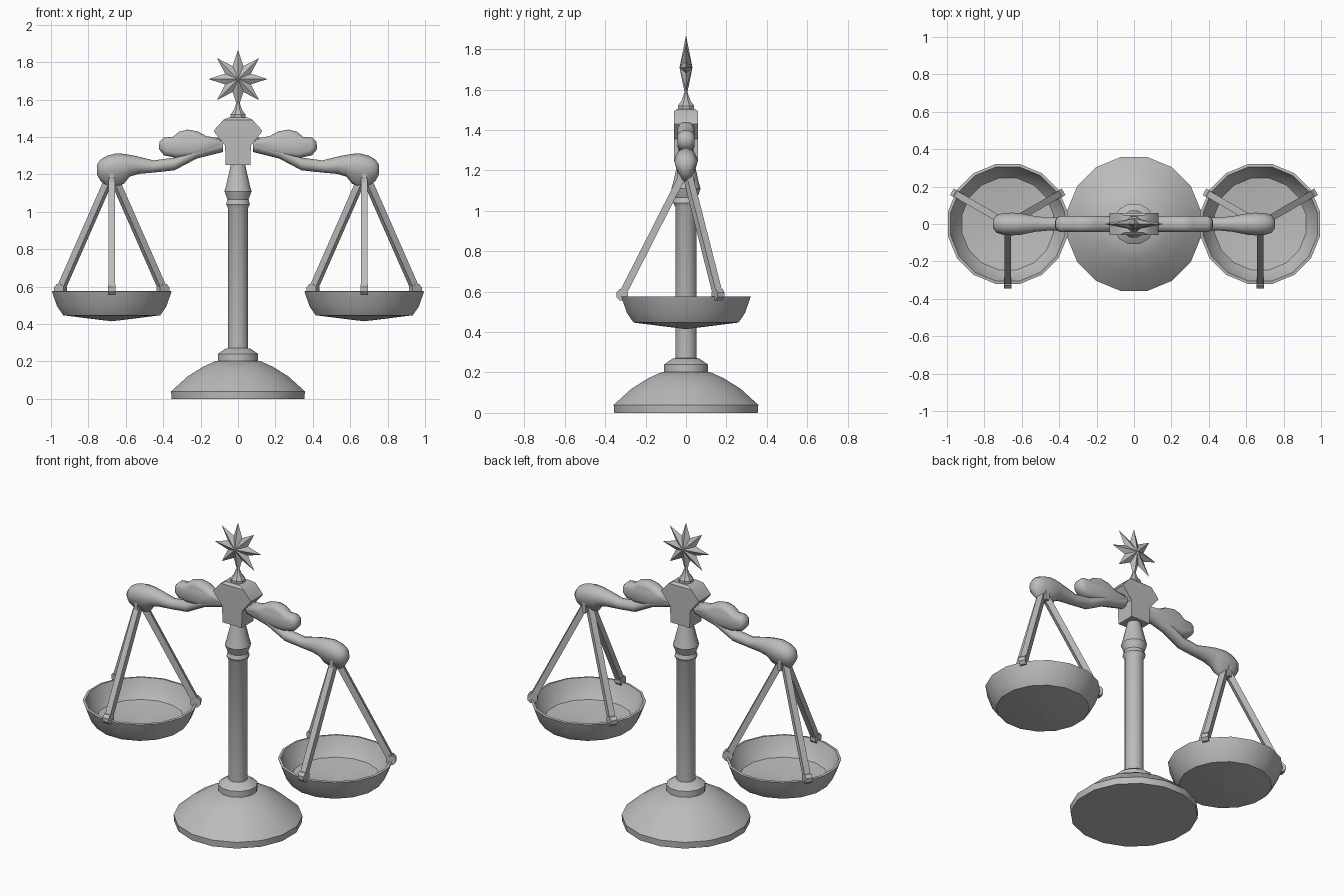
import bpy, bmesh, math
from mathutils import Vector, Matrix

if "Cube" in bpy.data.objects:
    bpy.data.objects.remove(bpy.data.objects["Cube"])

metal = bpy.data.materials.new("grey_metal")
metal.diffuse_color = (0.5, 0.5, 0.5, 1)
metal.use_nodes = True
metal.node_tree.nodes["Principled BSDF"].inputs["Base Color"].default_value = metal.diffuse_color


def finish(bm, name, angle=35):
    """Turn a bmesh into a named object with consistent normals."""
    bmesh.ops.remove_doubles(bm, verts=bm.verts, dist=0.0005)
    bmesh.ops.recalc_face_normals(bm, faces=bm.faces)
    me = bpy.data.meshes.new(name)
    bm.to_mesh(me)
    bm.free()
    me.materials.append(metal)
    ob = bpy.data.objects.new(name, me)
    bpy.context.collection.objects.link(ob)
    if angle:
        bpy.ops.object.select_all(action='DESELECT')
        ob.select_set(True)
        bpy.context.view_layer.objects.active = ob
        bpy.ops.object.shade_smooth_by_angle(angle=math.radians(angle))
    return ob


def loft(rings, name, angle=35, caps=True):
    """Skin a list of equal-length point rings."""
    bm = bmesh.new()
    vs = [[bm.verts.new(p) for p in r] for r in rings]
    n = len(vs[0])
    for a, b in zip(vs, vs[1:]):
        for i in range(n):
            j = (i + 1) % n
            bm.faces.new((a[i], a[j], b[j], b[i]))
    if caps:
        bm.faces.new(vs[0])
        bm.faces.new(vs[-1])
    return finish(bm, name, angle)


def turned(profile, sides, name, x=0.0, angle=35, caps=True):
    """Lathe a (radius, z) profile around a vertical axis."""
    rings = [[(x + r * math.cos(2 * math.pi * (i + .5) / sides),
               r * math.sin(2 * math.pi * (i + .5) / sides), z)
              for i in range(sides)] for r, z in profile]
    return loft(rings, name, angle, caps)


def oriented_box(centre, axes, size, name):
    bm = bmesh.new()
    rot = Matrix(axes).transposed().to_4x4()
    bmesh.ops.create_cube(bm, size=1, matrix=Matrix.Translation(centre) @ rot @ Matrix.Diagonal((*size, 1)))
    return finish(bm, name, 0)


# Domed foot, collar and pillar
turned([(.362, 0), (.365, .04), (.275, .12), (.19, .172), (.12, .203)], 16, "base", angle=40)
turned([(.112, .19), (.112, .24), (.07, .268), (.05, .272)], 12, "base_collar")
turned([(.055, .25), (.055, 1.02), (.066, 1.04), (.058, 1.065), (.075, 1.11),
        (.066, 1.14), (.038, 1.26)], 12, "pillar")

# Central head block, widened at its upper half
head = [(.066, 1.25), (.069, 1.355), (.13, 1.43), (.125, 1.44), (.078, 1.492), (.05, 1.505)]
loft([[(s * w, t * d, z) for s, t in ((-1, -1), (1, -1), (1, 1), (-1, 1))]
      for (w, z), d in zip(head, (.058, .06, .06, .06, .06, .045))], "head_block", 30)
turned([(.044, 1.495), (.044, 1.52), (.024, 1.545), (.009, 1.585), (.004, 1.62)], 8, "finial_stem")

# Eight-pointed star with raised faces
bm = bmesh.new()
rim = []
for i in range(16):
    a = math.pi * i / 8
    r = .158 if i % 2 == 0 else .075
    rim.append(bm.verts.new((r * math.sin(a), 0, 1.71 + r * math.cos(a))))
for y in (-.032, .032):
    tip = bm.verts.new((0, y, 1.71))
    for i in range(16):
        bm.faces.new((rim[i], rim[(i + 1) % 16], tip))
finish(bm, "star", 0)

# Arm slices: x, top z, bottom z, half depth, narrowing towards the underside
arm = [(.08, 1.41, 1.32, .04, 0), (.22, 1.355, 1.285, .04, 0), (.34, 1.29, 1.222, .038, 0),
       (.45, 1.275, 1.21, .036, 0), (.53, 1.295, 1.203, .044, 0), (.58, 1.305, 1.188, .055, .2),
       (.61, 1.31, 1.15, .062, .5), (.65, 1.313, 1.137, .065, .6), (.70, 1.30, 1.14, .062, .6),
       (.735, 1.28, 1.165, .05, .4), (.755, 1.25, 1.20, .022, 0)]
# Scroll outline beside the head
leaf = [(.08, 1.39), (.17, 1.405), (.215, 1.43), (.27, 1.44), (.315, 1.428), (.35, 1.40),
        (.395, 1.398), (.42, 1.375), (.423, 1.335), (.395, 1.302), (.33, 1.288),
        (.25, 1.292), (.17, 1.308), (.08, 1.345)]


def inset(points, amount):
    """Move an outline inwards by its local normals."""
    out = []
    for i, (x, z) in enumerate(points):
        p, q = points[i - 1], points[(i + 1) % len(points)]
        d = Vector((q[0] - p[0], q[1] - p[1])).normalized()
        out.append((x + d.y * amount, z - d.x * amount))
    return out


for s, side in ((-1, "left"), (1, "right")):
    rings = []
    for x, top, bot, half, taper in arm:
        ring = []
        for i in range(10):
            a = 2 * math.pi * i / 10 + math.pi / 2
            c, v = math.cos(a), math.sin(a)
            ring.append((s * x, half * c * (1 - taper * max(0, .35 - v) / 1.35),
                         (top + bot) / 2 + (top - bot) / 2 * v))
        rings.append(ring)
    loft(rings, side + "_arm", 50)

    layers = [(-.042, .028), (-.034, .01), (-.014, 0), (.014, 0), (.034, .01), (.042, .028)]
    loft([[(s * x, y, z) for x, z in inset(leaf, d)] for y, d in layers], side + "_scroll", 50)

    # Shallow dish with a real thickness
    cx = s * .675
    turned([(.002, .415), (.265, .447), (.298, .495), (.327, .575), (.312, .577),
            (.285, .51), (.25, .467), (.002, .437)], 16, side + "_pan", cx, 40)

    # Three hanger bars with a round lug at the rim
    oriented_box((cx, 0, 1.185), ((1, 0, 0), (0, 1, 0), (0, 0, 1)), (.024, .09, .09), side + "_shackle")
    for k, deg in enumerate((-90, 30, 150)):
        a = math.radians(deg)
        out = Vector((math.cos(a), math.sin(a), 0))
        tang = Vector((-math.sin(a), math.cos(a), 0))
        low = Vector((cx, 0, .585)) + out * .316
        high = Vector((cx, 0, 1.18)) + out * .014
        along = (high - low).normalized()
        nor = tang.cross(along)
        oriented_box((low + high) / 2, (tang, nor, along), (.036, .036, (high - low).length),
                     f"{side}_hanger_{k + 1}")
        up = Vector((0, 0, 1))
        loft([[low + tang * t + (out * math.cos(q) + up * math.sin(q)) * .031
               for q in (math.pi * (i + .5) / 4 for i in range(8))] for t in (-.02, .02)],
             f"{side}_lug_{k + 1}", 30)
